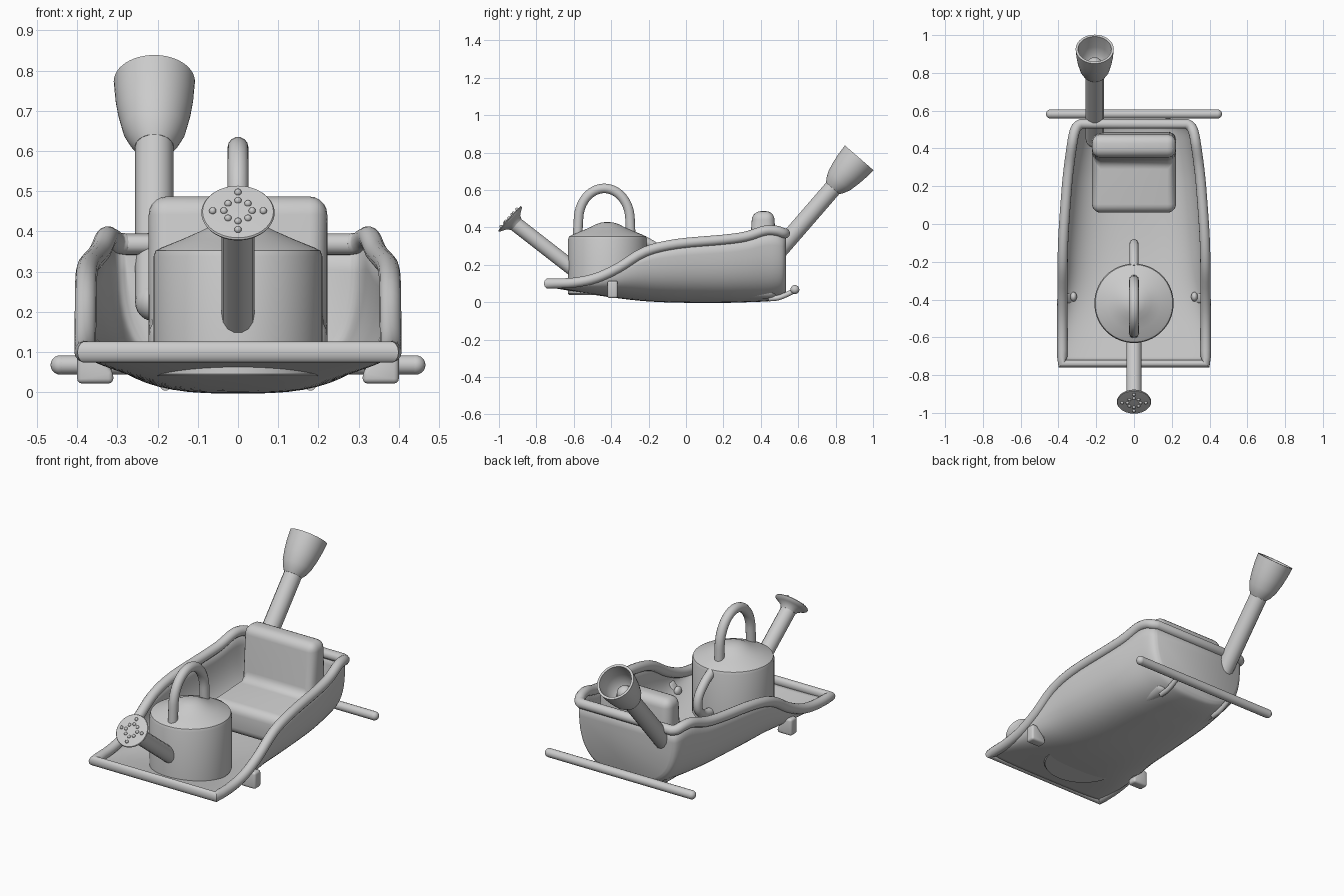
import bpy, bmesh, math
from mathutils import Vector, Matrix

if "Cube" in bpy.data.objects:
    bpy.data.objects.remove(bpy.data.objects["Cube"])

grey = bpy.data.materials.new("plain_grey")
grey.diffuse_color = (0.6, 0.6, 0.6, 1)
grey.use_nodes = True
grey.node_tree.nodes["Principled BSDF"].inputs["Base Color"].default_value = grey.diffuse_color


def finish(ob, angle=35):
    ob.data.materials.clear()
    ob.data.materials.append(grey)
    bpy.ops.object.select_all(action='DESELECT')
    ob.select_set(True)
    bpy.context.view_layer.objects.active = ob
    bpy.ops.object.shade_smooth_by_angle(angle=math.radians(angle))
    return ob


def from_bmesh(name, bm):
    bmesh.ops.recalc_face_normals(bm, faces=bm.faces)
    me = bpy.data.meshes.new(name)
    bm.to_mesh(me)
    bm.free()
    ob = bpy.data.objects.new(name, me)
    bpy.context.collection.objects.link(ob)
    return ob


def smooth_path(pts, n=6):
    """Catmull-Rom samples through points of any dimension."""
    p = [Vector(q) for q in pts]
    p = [p[0] * 2 - p[1]] + p + [p[-1] * 2 - p[-2]]
    out = []
    for i in range(1, len(p) - 2):
        a, b, c, d = p[i - 1:i + 3]
        for k in range(n):
            t = k / n
            out.append((b * 2 + (c - a) * t + (a * 2 - b * 5 + c * 4 - d) * t * t
                        + (b * 3 - a - c * 3 + d) * t ** 3) * 0.5)
    return out + [p[-2]]


def tube(name, pts, r, cyclic=False):
    cu = bpy.data.curves.new(name, 'CURVE')
    cu.dimensions = '3D'
    cu.bevel_depth = r
    cu.bevel_resolution = 5
    cu.use_fill_caps = True
    sp = cu.splines.new('POLY')
    sp.points.add(len(pts) - 1)
    for q, v in zip(sp.points, pts):
        q.co = (*v, 1)
    sp.use_cyclic_u = cyclic
    ob = bpy.data.objects.new(name, cu)
    bpy.context.collection.objects.link(ob)
    bpy.ops.object.select_all(action='DESELECT')
    ob.select_set(True)
    bpy.context.view_layer.objects.active = ob
    bpy.ops.object.convert(target='MESH')
    return finish(bpy.context.object)


def ball(name, loc, r, scale=(1, 1, 1), seg=24):
    bm = bmesh.new()
    bmesh.ops.create_uvsphere(bm, u_segments=seg, v_segments=seg // 2, radius=r)
    bmesh.ops.scale(bm, vec=scale, verts=bm.verts)
    bmesh.ops.translate(bm, vec=loc, verts=bm.verts)
    return finish(from_bmesh(name, bm))


def lathe(name, profile, origin, axis=(0, 0, 1), seg=48):
    """Revolve (radius, height) pairs about an axis."""
    bm = bmesh.new()
    vs = [bm.verts.new((r, 0, h)) for r, h in profile]
    es = [bm.edges.new(e) for e in zip(vs, vs[1:])]
    bmesh.ops.spin(bm, geom=vs + es, cent=(0, 0, 0), axis=(0, 0, 1),
                   angle=2 * math.pi, steps=seg)
    bmesh.ops.remove_doubles(bm, verts=bm.verts, dist=1e-5)
    rot = Vector((0, 0, 1)).rotation_difference(Vector(axis)).to_matrix().to_4x4()
    bm.transform(Matrix.Translation(origin) @ rot)
    return finish(from_bmesh(name, bm))


def prism(name, pts, extrude, bevel, seg=5):
    """Extruded polygon with rounded edges."""
    bm = bmesh.new()
    f = bm.faces.new([bm.verts.new(p) for p in pts])
    g = bmesh.ops.extrude_face_region(bm, geom=[f])['geom']
    bmesh.ops.translate(bm, vec=extrude, verts=[v for v in g if isinstance(v, bmesh.types.BMVert)])
    bmesh.ops.bevel(bm, geom=bm.edges[:], offset=bevel, segments=seg, profile=0.5, affect='EDGES')
    return finish(from_bmesh(name, bm), 50)


# tray hull: stations of (y, half width, rim height, floor height)
stations = smooth_path([
    (-.74, .38, .10, .085), (-.60, .38, .105, .062), (-.48, .38, .13, .042),
    (-.36, .379, .185, .025), (-.22, .378, .27, .010), (-.05, .373, .312, .002),
    (.20, .355, .335, .001), (.32, .342, .352, .004), (.42, .328, .383, .008),
    (.48, .317, .383, .015), (.515, .302, .372, .025), (.53, .28, .368, .045)], 4)
bm = bmesh.new()
N, P = 32, 2 / 3
rows = []
for y, w, top, low in stations:
    row = []
    for i in range(N + 1):
        a = math.pi * i / N
        c, s = math.cos(a), max(math.sin(a), 0)
        row.append(bm.verts.new((math.copysign(w * abs(c) ** P, c), y, top - (top - low) * s ** P)))
    rows.append(row)
for r0, r1 in zip(rows, rows[1:]):
    for i in range(N):
        bm.faces.new((r0[i], r0[i + 1], r1[i + 1], r1[i]))
bm.faces.new(rows[-1])
hull = from_bmesh("tray_hull", bm)
shell = hull.modifiers.new("shell", 'SOLIDIFY')
shell.thickness = .008
shell.offset = 0
finish(hull, 50)

# rounded rim following the hull edge
right = [(w, y, t) for y, w, t, _ in stations]
tube("tray_rim", right + [(-x, y, z) for x, y, z in reversed(right)], .027, True)

# seat with backrest
seat_profile = [(.06, .02), (.06, .185), (.335, .2), (.355, .487), (.472, .487), (.49, .02)]
prism("seat", [(-.222, y, z) for y, z in seat_profile], (.444, 0, 0), .045)

# rear bar with struts, and side blocks
tube("rear_bar", [(-.442, .582, .068), (.442, .582, .068)], .024)
for s, side in ((-1, "left"), (1, "right")):
    ball("rear_bar_end_" + side, (s * .442, .582, .068), .024)
    tube("rear_strut_" + side, smooth_path([(s * .18, .44, .018), (s * .18, .50, .026),
                                            (s * .18, .582, .062)]), .014)
    block = [(.31, .022), (.40, .022), (.40, .115), (.36, .115), (.31, .05)]
    prism("side_block_" + side, [(s * x, -.42, z) for x, z in block], (0, .055, 0), .012, 3)
    ball("block_peg_" + side, (s * .32, -.385, .08), .025, (.7, 1, 1))

# slanted pole carrying a hollow cup
axis = Vector((0, .655, .756)).normalized()
base = Vector((-.208, .785, .61))
tube("pole", [base - axis * .51, base + axis * .08], .048)
ball("pole_end", base - axis * .51, .048)
lathe("cup", [(0, 0), (.048, 0), (.062, .02), (.078, .055), (.09, .11), (.097, .16), (.101, .215),
              (.088, .215), (.08, .14), (.068, .09), (.05, .07), (0, .065)], base, axis)
ball("cup_knob", base + axis * .085, .042)

# watering can body with domed top
lathe("can_body", [(0, .04), (.205, .04), (.21, .046), (.21, .338), (.205, .352), (.19, .36),
                   (.14, .38), (.09, .402), (.06, .418), (.03, .427), (0, .429)], (0, -.42, 0), seg=64)

# can handles
arch = [(0, -.437 + .138 * math.cos(a), .44 + .169 * math.sin(a))
        for a in [math.pi * i / 24 for i in range(25)]]
tube("can_top_handle", [(0, -.295, .35)] + arch + [(0, -.58, .35)], .026)
tube("can_back_handle", smooth_path([(0, -.23, .335), (0, -.165, .295), (0, -.112, .235),
                                     (0, -.108, .17), (0, -.15, .125), (0, -.23, .11)]), .024)

# spout and sprinkler head
tube("can_spout", [(0, -.56, .145), (0, -.92, .425)], .041)
face = Vector((0, -.735, .678)).normalized()
up = Vector((0, .678, .735))
centre = Vector((0, -.944, .449))
lathe("sprinkler_head", [(0, -.05), (.041, -.05), (.05, -.032), (.07, -.02), (.088, -.01),
                         (.091, -.004), (.088, 0), (0, .004)], centre, face)
for i in range(12):
    a, r = (i * math.pi / 2, .063) if i < 4 else (i * math.pi / 4, .035)
    spot = centre + Vector((1, 0, 0)) * r * math.cos(a) + up * r * math.sin(a) + face * .003
    ball("sprinkler_stud_%d" % i, spot, .009, seg=12)
